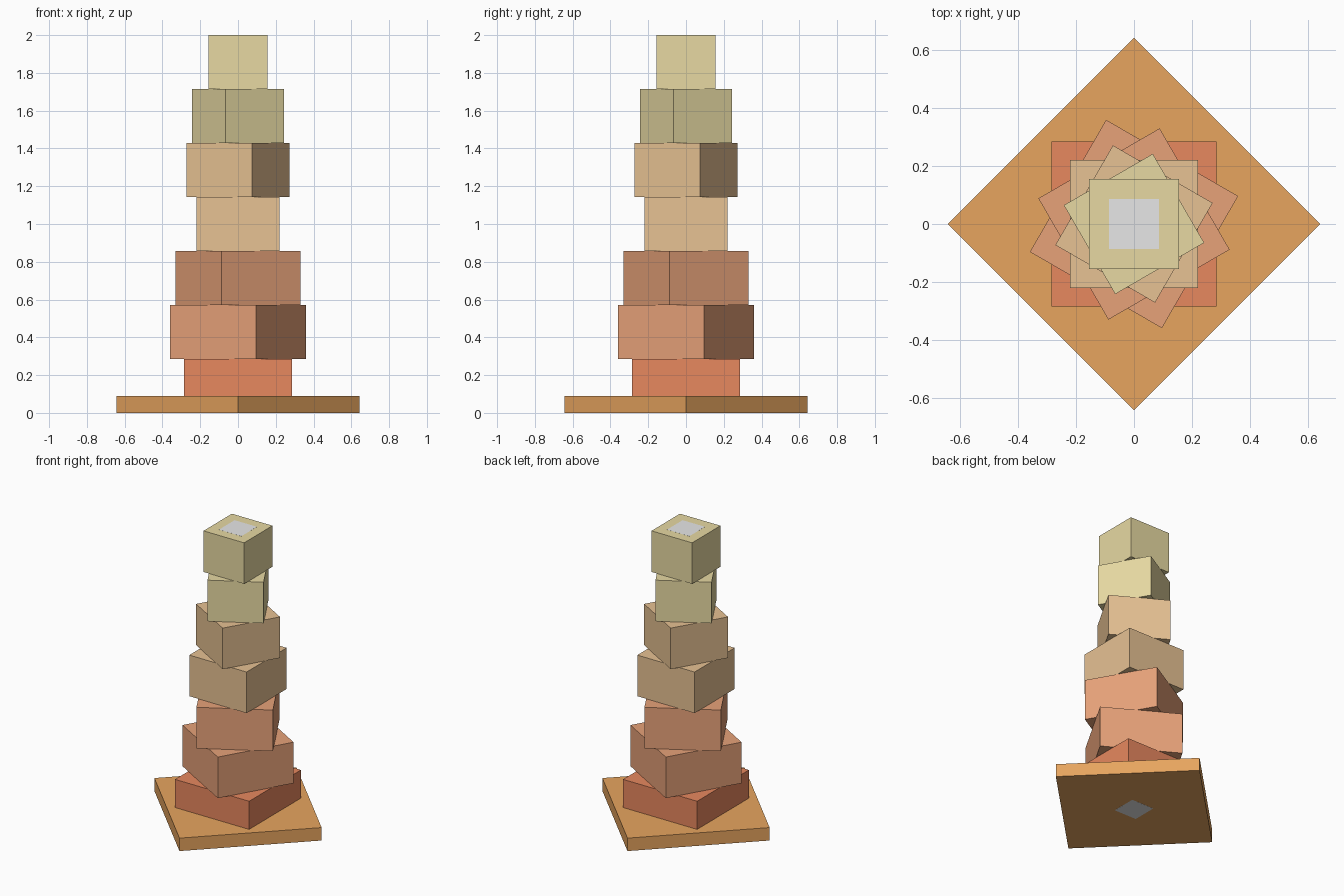
import bpy
from math import radians

cube = bpy.data.objects.get("Cube")
if cube:
    bpy.data.objects.remove(cube, do_unlink=True)


def material(name, rgb):
    mat = bpy.data.materials.new(name)
    mat.use_nodes = True
    mat.diffuse_color = (*rgb, 1)
    mat.node_tree.nodes["Principled BSDF"].inputs["Base Color"].default_value = (*rgb, 1)
    return mat


def box(name, half, bottom, top, turn, mat):
    """Square block centred on the tower axis, turned about z."""
    bpy.ops.mesh.primitive_cube_add(size=1, location=(0, 0, (bottom + top) / 2))
    obj = bpy.context.object
    obj.name = obj.data.name = name
    obj.scale = (2 * half, 2 * half, top - bottom)
    obj.rotation_euler.z = radians(turn)
    obj.data.materials.append(mat)
    return obj


wood = material("wood_orange", (0.8, 0.376, 0.114))
red = material("brick_red", (0.8, 0.246, 0.114))
salmon = material("salmon", (0.8, 0.361, 0.191))
tan = material("tan", (0.8, 0.539, 0.292))
cream = material("cream", (0.8, 0.694, 0.361))
grey = material("light_grey", (0.8, 0.8, 0.8))

# Base plate, set diagonally
box("base_plate", 0.455, 0, 0.09, 45, wood)

# Central pole, its ends just proud of the stack
box("central_pole", 0.086, -0.0005, 2.0005, 0, grey)

# Tapering stack of twisted blocks; the lowest is seated in the base
height = 2 / 7
tiers = [red, salmon, salmon, tan, tan, cream, cream]
turns = [0, -30, 30]
for i, mat in enumerate(tiers):
    bottom = max(i * height, 0.002)
    box(f"block_{i + 1}", 0.285 - 0.0215 * i, bottom, (i + 1) * height, turns[i % 3], mat)
